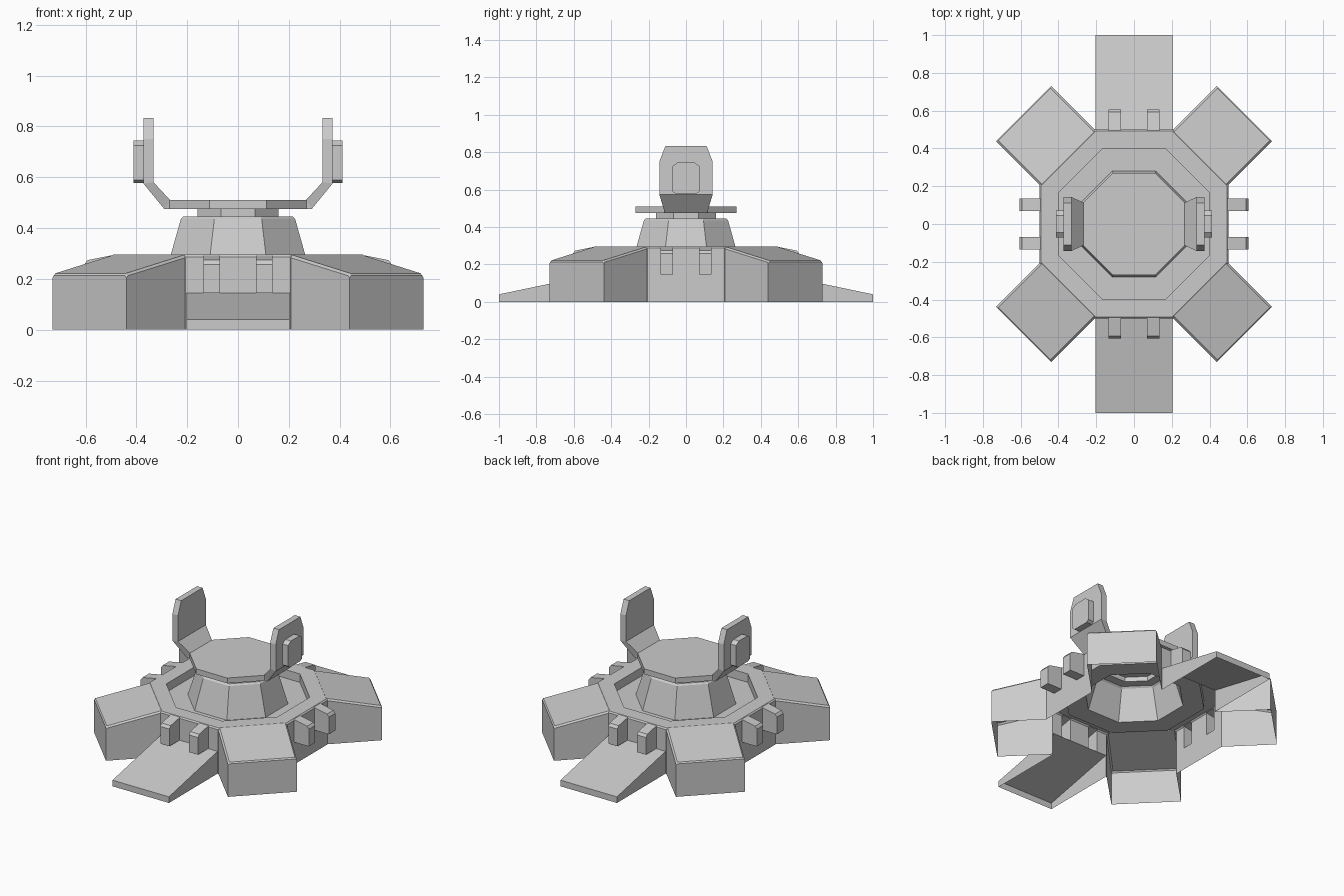
import bpy, bmesh
from math import pi, cos, sin
from mathutils import Matrix, Vector

if "Cube" in bpy.data.objects:
    bpy.data.objects.remove(bpy.data.objects["Cube"])


def loft(name, rings, angle=0.0):
    """Closed solid skinned through rings of equal point count, turned about z."""
    bm = bmesh.new()
    loops = [[bm.verts.new(p) for p in ring] for ring in rings]
    n = len(loops[0])
    for a, b in zip(loops, loops[1:]):
        for i in range(n):
            j = (i + 1) % n
            bm.faces.new((a[i], a[j], b[j], b[i]))
    bm.faces.new(loops[0])
    bm.faces.new(loops[-1])
    bmesh.ops.recalc_face_normals(bm, faces=bm.faces)
    bm.transform(Matrix.Rotation(angle, 4, 'Z'))
    me = bpy.data.meshes.new(name)
    bm.to_mesh(me)
    bm.free()
    ob = bpy.data.objects.new(name, me)
    bpy.context.collection.objects.link(ob)
    return ob


def octagon(apothem, z):
    r = apothem / cos(pi / 8)
    return [(r * cos(pi / 8 + k * pi / 4), r * sin(pi / 8 + k * pi / 4), z) for k in range(8)]


def slab(profile, y0, y1):
    """Two rings of an x-z profile, for a prism along y."""
    return [[(x, y, z) for x, z in profile] for y in (y0, y1)]


def leg_section(r, h, w, c=0.01):
    return [(r, -w, 0), (r, -w, h - c), (r, -w + c, h),
            (r, w - c, h), (r, w, h - c), (r, w, 0)]


# Octagonal base with recessed deck, tapered pedestal and neck
base = loft("base", [octagon(a, z) for a, z in (
    (0.5, 0), (0.5, 0.287), (0.492, 0.295), (0.4, 0.295), (0.4, 0.24),
    (0.28, 0.24), (0.225, 0.435), (0.215, 0.445), (0.16, 0.445), (0.16, 0.476))])

parts = []
# Four diagonal legs
for k in range(4):
    parts.append(loft("leg", [leg_section(0.45, 0.294, 0.206), leg_section(0.497, 0.294, 0.206),
                              leg_section(0.82, 0.222, 0.206), leg_section(0.827, 0.214, 0.206)],
                      pi / 4 + k * pi / 2))
# Front and back ramps
ramp = [(0.45, 0), (1.0, 0), (1.0, 0.04), (0.45, 0.155)]
for angle in (pi / 2, -pi / 2):
    parts.append(loft("ramp", slab(ramp, -0.203, 0.203), angle))
# Pairs of lugs on each straight side
lug = [(0.47, 0.145), (0.605, 0.145), (0.605, 0.257), (0.592, 0.274), (0.5, 0.292), (0.47, 0.292)]
for k in range(4):
    for y in (-0.103, 0.103):
        parts.append(loft("lug", slab(lug, y - 0.033, y + 0.033), k * pi / 2))

# Fuse everything into one hull
bpy.context.view_layer.objects.active = base
for part in parts:
    mod = base.modifiers.new("fuse", 'BOOLEAN')
    mod.operation = 'UNION'
    mod.solver = 'EXACT'
    mod.object = part
    bpy.ops.object.modifier_apply(modifier=mod.name)
    bpy.data.objects.remove(part, do_unlink=True)

# Open underside
bm = bmesh.new()
bm.from_mesh(base.data)
floor = [f for f in bm.faces if all(v.co.z < 0.001 for v in f.verts)]
bmesh.ops.delete(bm, geom=floor, context='FACES')
bm.to_mesh(base.data)
bm.free()

# Turntable plate
loft("turntable", [octagon(0.27, 0.475), octagon(0.27, 0.51)])

# Bent side arms and their outer pads
arm = [((0.265, 0.475), (0.262, 0.51), 0.11), ((0.29, 0.475), (0.267, 0.51), 0.113),
       ((0.372, 0.575), (0.332, 0.58), 0.143), ((0.372, 0.75), (0.332, 0.75), 0.143),
       ((0.372, 0.833), (0.332, 0.833), 0.11)]
arm_rings = [[(o[0], -w, o[1]), (o[0], w, o[1]), (i[0], w, i[1]), (i[0], -w, i[1])]
             for o, i, w in arm]
outline = [(-0.055, 0.577), (0.055, 0.577), (0.072, 0.59), (0.072, 0.725),
           (0.045, 0.745), (-0.045, 0.745), (-0.072, 0.725), (-0.072, 0.59)]
pad_rings = [[(x, y, z) for y, z in outline] for x in (0.368, 0.412)]
for side, angle in (("right", 0), ("left", pi)):
    loft(side + "_arm", arm_rings, angle)
    loft(side + "_pad", pad_rings, angle)
